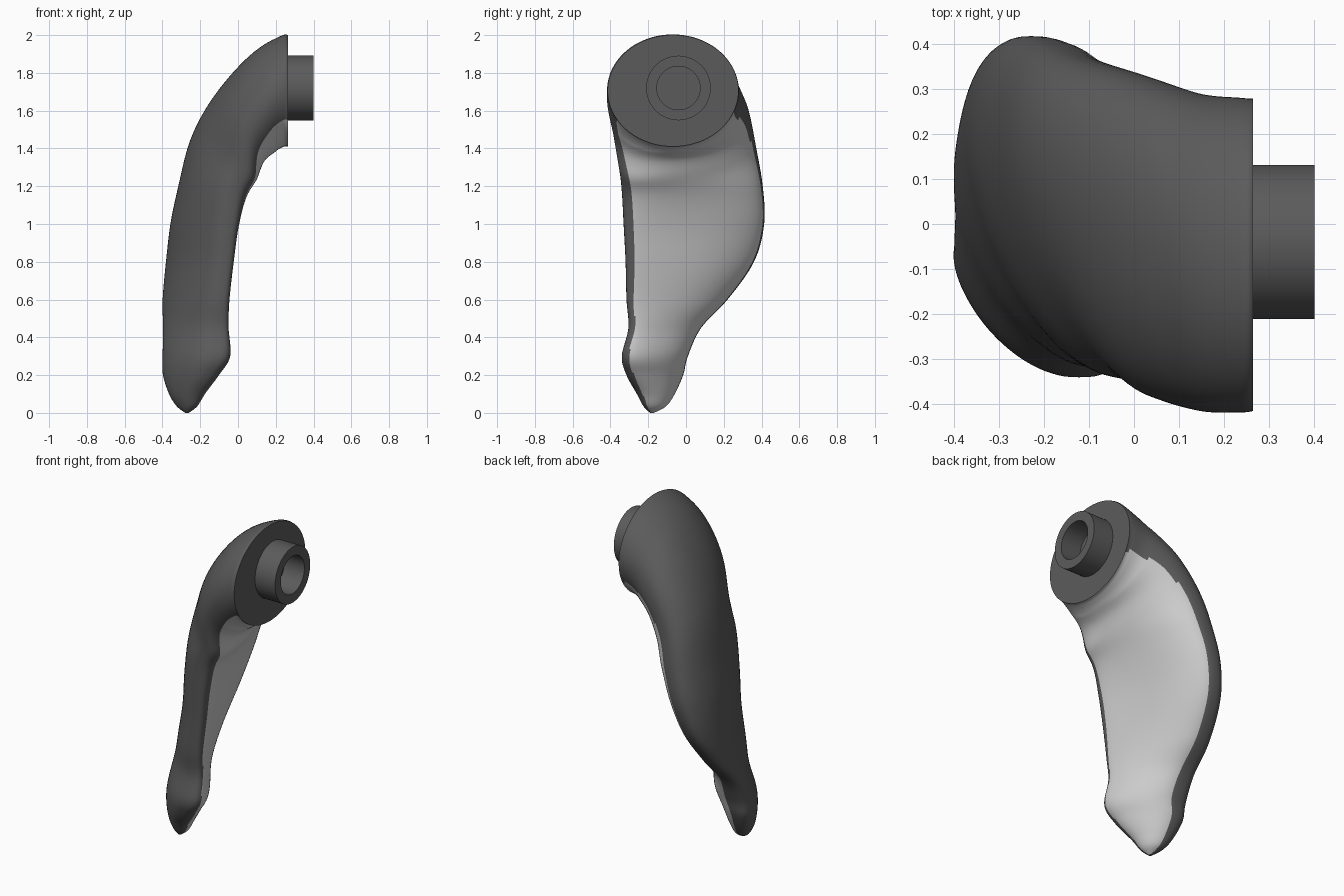
import bpy, bmesh, math
from mathutils import Vector

if "Cube" in bpy.data.objects:
    bpy.data.objects.remove(bpy.data.objects["Cube"])

RING, STEPS = 80, 7
FACE_X = .264

# Handle sections: mid x, mid z, tilt (deg), thickness, y min, y max, shear, bend
SECTIONS = [
    (-.27, .000, 0, .02, -.19, -.17, .00, .00),
    (-.27, .035, 0, .10, -.225, -.105, .02, .00),
    (-.27, .100, 0, .17, -.26, -.06, .04, .00),
    (-.25, .200, 0, .24, -.315, -.015, .08, .00),
    (-.222, .30, 0, .28, -.34, .01, .10, .00),
    (-.232, .45, 0, .24, -.305, .08, .11, .01),
    (-.24, .600, 0, .235, -.315, .22, .115, .025),
    (-.23, .800, 0, .24, -.32, .36, .11, .045),
    (-.203, 1.00, 3, .265, -.33, .414, .095, .052),
    (-.143, 1.20, 13, .305, -.34, .405, .08, .036),
    (-.075, 1.375, 36, .358, -.355, .37, .088, .033),
    (.025, 1.53, 59, .44, -.385, .335, .05, .00),
    (.145, 1.65, 78, .54, -.415, .29, .015, .00),
    (.235, 1.703, 89, .588, -.418, .28, .00, .00),
    (FACE_X, 1.705, 90, .59, -.415, .278, .00, .00),
]


def material(name, grey):
    m = bpy.data.materials.new(name)
    m.diffuse_color = (grey, grey, grey, 1)
    m.use_nodes = True
    m.node_tree.nodes["Principled BSDF"].inputs["Base Color"].default_value = m.diffuse_color
    return m


DARK = material("dark_grey", .105)
LIGHT = material("light_grey", .8)


def spow(v, e):
    return math.copysign(abs(v) ** e, v)


def catmull(a, b, c, d, t):
    return tuple(.5 * (2 * q + (r - p) * t + (2 * p - 5 * q + 4 * r - s) * t * t
                       + (3 * q - p - 3 * r + s) * t ** 3)
                 for p, q, r, s in zip(a, b, c, d))


def section_ring(sec):
    x, z, tilt, thick, y0, y1, shear, bend = sec
    a = math.radians(tilt)
    outward = Vector((-math.cos(a), 0, math.sin(a)))
    flat = 1 - .35 * (1 - min(tilt / 75, 1)) * min(z / .4, 1)
    pts = []
    for i in range(RING):
        t = 2 * math.pi * i / RING
        v = spow(math.cos(t), .95 if flat < 1 else 1)
        s = math.sin(t)
        s = spow(s, flat if s < 0 else (1 + flat) / 2)
        offset = thick / 2 * s + shear * v - bend * v * v
        if s < 0:  # fuller inner face toward the back edge
            offset -= .6 * bend * (1 - v * v) * (1 + v)
        p = Vector((x, (y0 + y1) / 2 + (y1 - y0) / 2 * v, z)) + outward * offset
        p.z = max(p.z, 0)
        p.x = min(p.x, FACE_X)
        pts.append(p)
    return pts


def make_object(name, bm, angle=35):
    bmesh.ops.recalc_face_normals(bm, faces=bm.faces)
    me = bpy.data.meshes.new(name)
    me.materials.append(DARK)
    bm.to_mesh(me)
    bm.free()
    ob = bpy.data.objects.new(name, me)
    bpy.context.collection.objects.link(ob)
    bpy.ops.object.select_all(action='DESELECT')
    ob.select_set(True)
    bpy.context.view_layer.objects.active = ob
    bpy.ops.object.shade_smooth_by_angle(angle=math.radians(angle))
    return ob


def lathe_x(profile, cy, cz, n=64):
    """Spin a closed (x, radius) profile about an axis along x."""
    bm = bmesh.new()
    rings = [[bm.verts.new((x, cy + r * math.cos(2 * math.pi * i / n),
                            cz + r * math.sin(2 * math.pi * i / n)))
              for i in range(n)] for x, r in profile]
    for a, b in zip(rings, rings[1:] + rings[:1]):
        for i in range(n):
            j = (i + 1) % n
            bm.faces.new((a[i], a[j], b[j], b[i]))
    return bm


# Curved handle body, lofted from the tip to the flat mounting face
bm = bmesh.new()
rings = []
last = len(SECTIONS) - 1
for k in range(last):
    quad = [SECTIONS[min(max(k + o, 0), last)] for o in (-1, 0, 1, 2)]
    for s in range(STEPS):
        rings.append(section_ring(catmull(*quad, s / STEPS)))
rings.append(section_ring(SECTIONS[-1]))
rings = [[bm.verts.new(p) for p in r] for r in rings]
for k, (a, b) in enumerate(zip(rings, rings[1:])):
    # Light inner face: between the front strip and the back edge
    front = -.6 - .26 * min(k / (6 * STEPS), 1)
    back = .97 - .08 * max(0, k / (10 * STEPS) - 1) / .4
    for i in range(RING):
        j = (i + 1) % RING
        f = bm.faces.new((a[i], a[j], b[j], b[i]))
        t = 2 * math.pi * (i + .5) / RING
        if math.sin(t) < 0 and front < math.cos(t) < back:
            f.material_index = 1
bm.faces.new(rings[0])
bm.faces.new(rings[-1])
handle = make_object("handle_body", bm, 50)
handle.data.materials.append(LIGHT)

# Blind bore continuing the collar's hole into the body
bm = bmesh.new()
bmesh.ops.create_cone(bm, cap_ends=True, segments=64, radius1=.115, radius2=.115, depth=.3)
for v in bm.verts:
    v.co = Vector((.27 + v.co.z, -.04 + v.co.x, 1.72 + v.co.y))
cutter = make_object("bore_cutter", bm)
cutter.hide_render = True
mod = handle.modifiers.new("bore", 'BOOLEAN')
mod.operation = 'DIFFERENCE'
mod.solver = 'EXACT'
mod.object = cutter
bpy.context.view_layer.objects.active = handle
bpy.ops.object.modifier_apply(modifier=mod.name)
bpy.data.objects.remove(cutter)

# Hollow mounting collar
make_object("mounting_collar",
            lathe_x([(.258, .115), (.258, .171), (.40, .171), (.40, .115)], -.04, 1.72))
